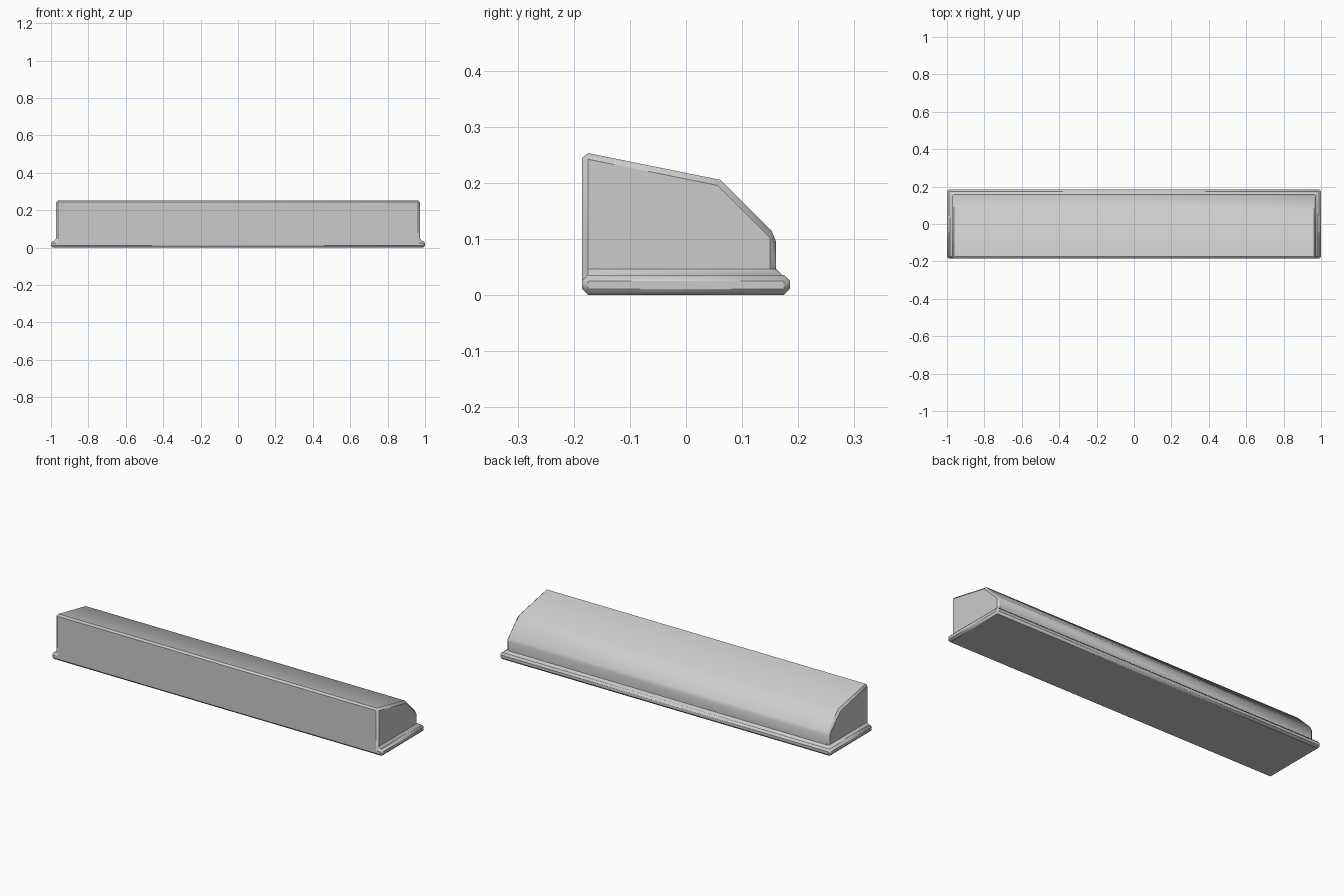
import bpy
import bmesh
import math

if "Cube" in bpy.data.objects:
    bpy.data.objects.remove(bpy.data.objects["Cube"])

FRONT, BACK = -0.185, 0.185     # depth limits of the base plate
BASE_H, BASE_X = 0.036, 1.0     # plate height and half width
BODY_X = 0.973                  # half width of the raised body
CHAMFER = 0.0107

bm = bmesh.new()


def path(x, points):
    return [bm.verts.new((x, y, z)) for y, z in points]


# Outlines of the plate end and of the sloped body end, in (y, z)
plate = [(FRONT, 0), (BACK, 0), (BACK, BASE_H), (FRONT, BASE_H)]
body = [(FRONT, BASE_H), (0.16, BASE_H), (0.16, 0.107), (0.062, 0.205), (FRONT, 0.255)]
pl, pr = path(-BASE_X, plate), path(BASE_X, plate)
bl, br = path(-BODY_X, body), path(BODY_X, body)

# End faces
for outline in (pl, pr, bl, br):
    bm.faces.new(outline)

# Plate underside and back, then body back, slope and top
for left, right, pairs in ((pl, pr, ((0, 1), (1, 2))), (bl, br, ((1, 2), (2, 3), (3, 4)))):
    for a, b in pairs:
        bm.faces.new((left[a], right[a], right[b], left[b]))

# U-shaped ledge around the body, and the flush front face
bm.faces.new((pl[3], pl[2], pr[2], pr[3], br[0], br[1], bl[1], bl[0]))
bm.faces.new((pl[0], pr[0], pr[3], br[0], br[4], bl[4], bl[0], pl[3]))
bmesh.ops.recalc_face_normals(bm, faces=bm.faces[:])

# Narrow chamfer on every hard edge, inner corners included
bm.normal_update()
hard = [e for e in bm.edges if e.calc_face_angle(0) > math.radians(40)]
bmesh.ops.bevel(bm, geom=hard, offset=CHAMFER, offset_type='OFFSET', segments=1,
                profile=0.5, affect='EDGES', clamp_overlap=True)

mesh = bpy.data.meshes.new("sloped_housing")
bm.to_mesh(mesh)
bm.free()
housing = bpy.data.objects.new("sloped_housing", mesh)
bpy.context.collection.objects.link(housing)

# Smooth over the gentle folds of the top, crisp chamfers elsewhere
bpy.context.view_layer.objects.active = housing
housing.select_set(True)
bpy.ops.object.shade_smooth_by_angle(angle=math.radians(40))
